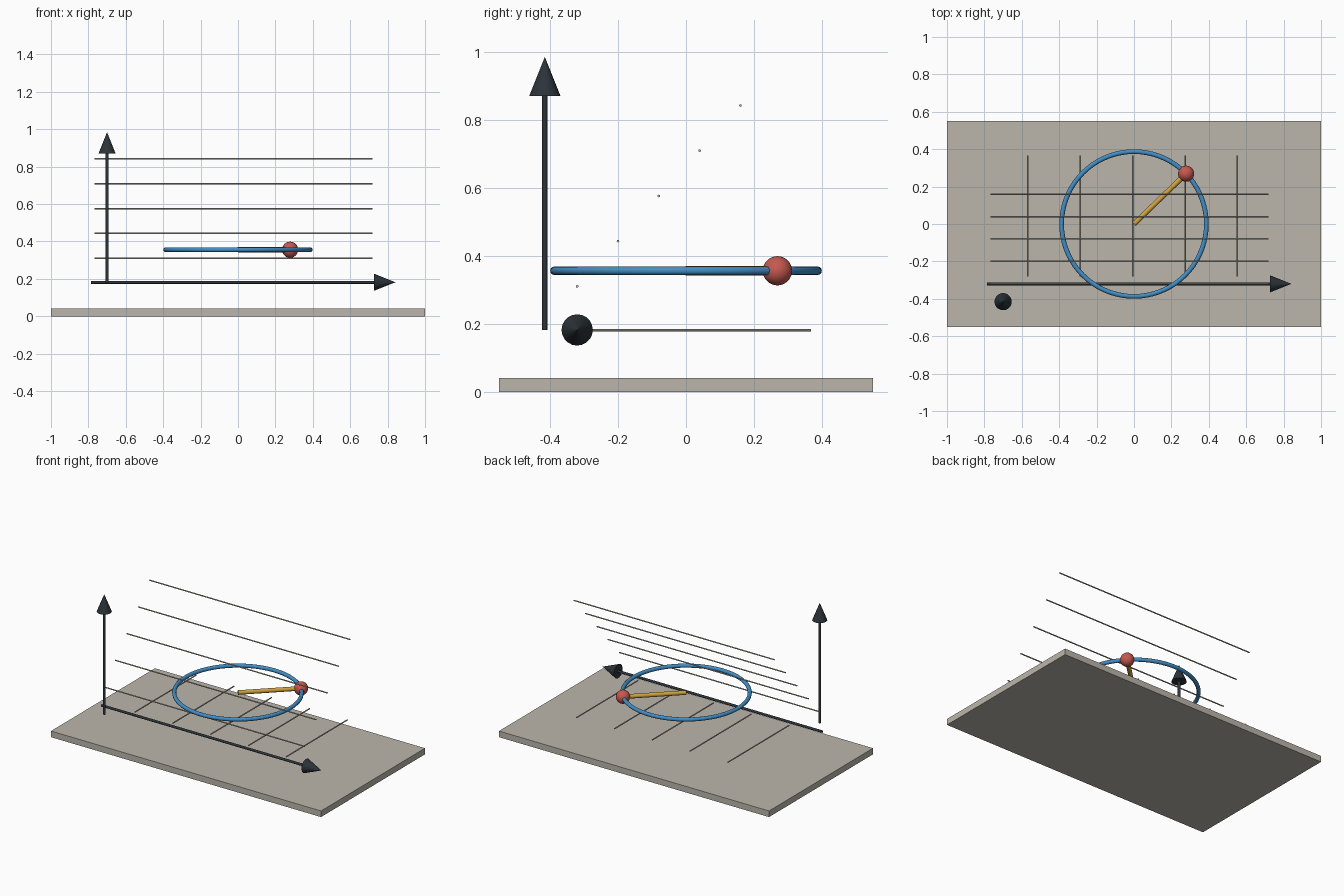
import bpy
from math import radians, cos, sin
from mathutils import Vector

if "Cube" in bpy.data.objects:
    bpy.data.objects.remove(bpy.data.objects["Cube"], do_unlink=True)


def material(name, rgb):
    m = bpy.data.materials.new(name)
    m.use_nodes = True
    m.diffuse_color = (*rgb, 1)
    m.node_tree.nodes["Principled BSDF"].inputs["Base Color"].default_value = (*rgb, 1)
    return m


stone = material("warm stone", (0.50, 0.47, 0.41))
slate = material("dark slate", (0.025, 0.034, 0.042))
blue = material("ring blue", (0.055, 0.27, 0.56))
red = material("marker red", (0.56, 0.10, 0.08))
gold = material("arm gold", (0.62, 0.36, 0.05))


def finish(name, mat, smooth=False):
    ob = bpy.context.object
    ob.name = name
    ob.data.materials.append(mat)
    if smooth:
        bpy.ops.object.shade_smooth_by_angle(angle=radians(40))
    return ob


def rod(name, start, end, r1, mat, r2=None, sides=12, smooth=False):
    """Cylinder or cone running between two points."""
    a, b = Vector(start), Vector(end)
    d = b - a
    bpy.ops.mesh.primitive_cone_add(
        vertices=sides, radius1=r1, radius2=r1 if r2 is None else r2,
        depth=d.length, location=(a + b) / 2,
        rotation=d.to_track_quat("Z", "Y").to_euler())
    return finish(name, mat, smooth)


def arrow(name, start, neck, tip):
    rod(name + "_shaft", start, neck, 0.008, slate)
    rod(name + "_head", neck, tip, 0.046, slate, r2=0, sides=20)


# Base slab
bpy.ops.mesh.primitive_cube_add(size=1, location=(0, 0, 0.0205))
bpy.context.object.scale = (2, 1.1, 0.041)
finish("base_slab", stone)

# Axis arrows
arrow("horizontal_axis", (-0.786, -0.32, 0.182), (0.726, -0.32, 0.182), (0.842, -0.32, 0.182))
arrow("vertical_axis", (-0.70, -0.415, 0.182), (-0.70, -0.415, 0.87), (-0.70, -0.415, 0.985))

# Grid lines: one flat set running back, one sloping set running across
for i in range(5):
    x = -0.567 + 0.28 * i
    rod(f"floor_line_{i + 1}", (x, -0.28, 0.181), (x, 0.367, 0.181), 0.004, stone, sides=8)
    y, z = -0.32 + 0.12 * i, 0.31 + 0.133 * i
    rod(f"cross_line_{i + 1}", (-0.767, y, z), (0.718, y, z), 0.004, stone, sides=8)

# Ring with its radius arm and marker ball
RING, HEIGHT = 0.387, 0.356
bpy.ops.mesh.primitive_torus_add(major_radius=RING, minor_radius=0.0125, major_segments=72,
                                 minor_segments=12, location=(0, 0, HEIGHT))
finish("ring", blue, True)
angle = radians(44)
marker = (RING * cos(angle), RING * sin(angle), HEIGHT)
rod("radius_arm", (0, 0, HEIGHT), marker, 0.0138, gold, sides=16, smooth=True)
bpy.ops.mesh.primitive_uv_sphere_add(segments=32, ring_count=16, radius=0.043, location=marker)
finish("marker_ball", red, True)
